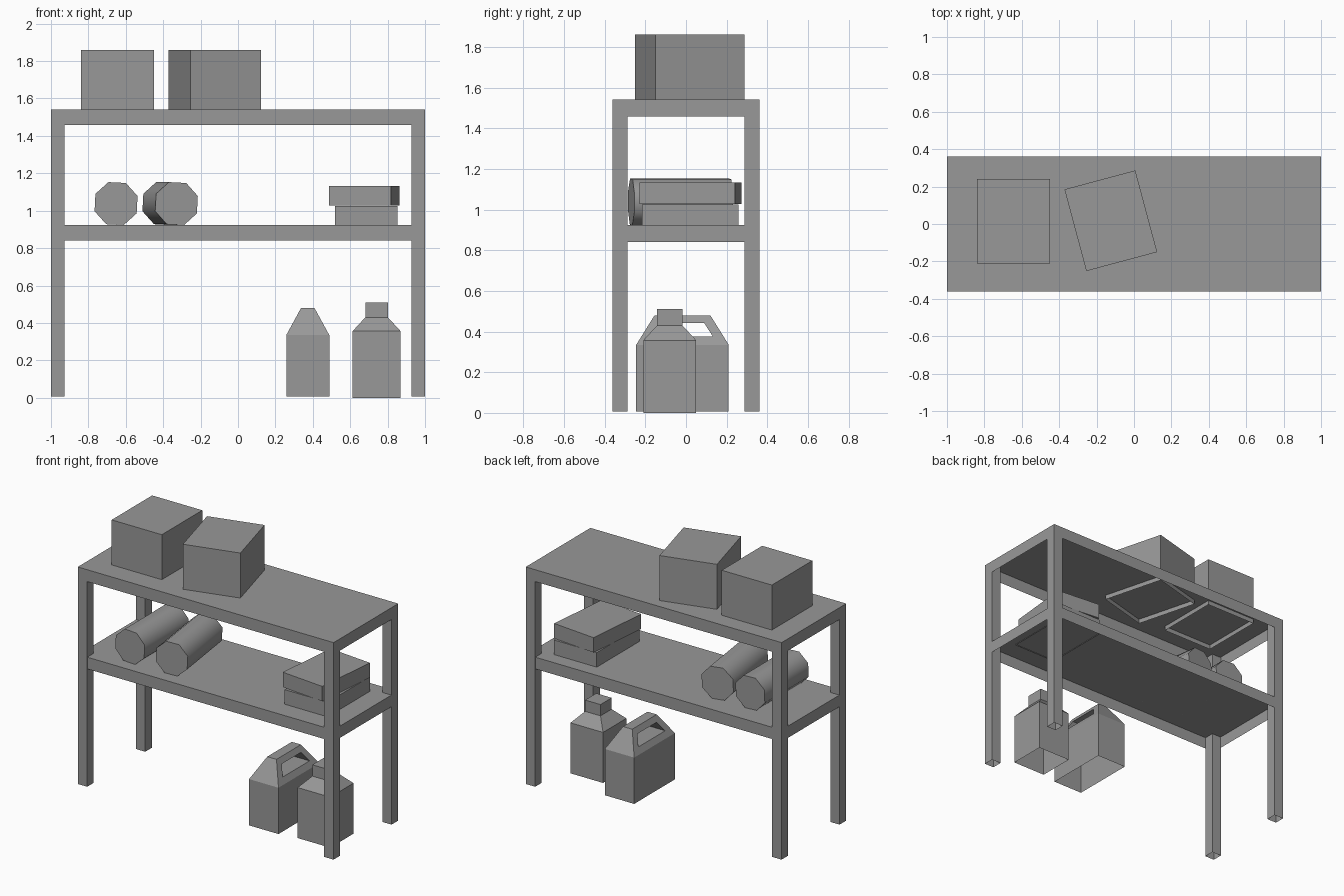
import bpy, bmesh
from math import radians, pi
from mathutils import Matrix

if "Cube" in bpy.data.objects:
    bpy.data.objects.remove(bpy.data.objects["Cube"])

# Dark grey for every part
grey = bpy.data.materials.new("dark_grey")
grey.diffuse_color = (0.316, 0.316, 0.316, 1)
grey.use_nodes = True
grey.node_tree.nodes["Principled BSDF"].inputs["Base Color"].default_value = grey.diffuse_color


def finish(name, bm):
    bmesh.ops.recalc_face_normals(bm, faces=bm.faces)
    me = bpy.data.meshes.new(name)
    bm.to_mesh(me)
    bm.free()
    me.materials.append(grey)
    ob = bpy.data.objects.new(name, me)
    bpy.context.collection.objects.link(ob)
    return ob


def stack(name, loc, rings, angle=0, bottom=False, top=True):
    """Rectangular rings (half x, half y, z) joined upward, optionally capped."""
    bm = bmesh.new()
    loops = [[bm.verts.new((sx * hx, sy * hy, z))
              for sx, sy in ((-1, -1), (1, -1), (1, 1), (-1, 1))]
             for hx, hy, z in rings]
    for a, b in zip(loops, loops[1:]):
        for i in range(4):
            j = (i + 1) % 4
            bm.faces.new((a[i], a[j], b[j], b[i]))
    if top:
        bm.faces.new(loops[-1])
    if bottom:
        bm.faces.new(loops[0][::-1])
    ob = finish(name, bm)
    ob.location = (loc[0], loc[1], 0)
    ob.rotation_euler.z = radians(angle)
    return ob


def box(name, loc, hx, hy, z0, z1, **kw):
    return stack(name, loc, [(hx, hy, z0), (hx, hy, z1)], **kw)


# Rack: hollow shelves with skirts, and four open posts
box("top_shelf", (0, 0), 1, 0.361, 1.458, 1.542)
box("middle_shelf", (0, 0), 0.998, 0.359, 0.84, 0.923)
for sx, side in ((-1, "left"), (1, "right")):
    for sy, end in ((-1, "front"), (1, "back")):
        box(f"{end}_{side}_leg", (sx * 0.963, sy * 0.324), 0.0365, 0.0365,
            0.008, 1.538, top=False)

# Cartons on top, sunk slightly into the shelf
box("straight_carton", (-0.644, 0.015), 0.196, 0.226, 1.51, 1.86)
box("turned_carton", (-0.124, 0.0175), 0.196, 0.226, 1.51, 1.86, angle=15)

# Flat boxes on the middle shelf
box("lower_flat_box", (0.685, 0.02), 0.1675, 0.2375, 0.918, 1.026)
box("upper_flat_box", (0.675, 0.022), 0.166, 0.235, 1.028, 1.133, angle=-5.5, bottom=True)


# Eight-sided rolls lying front to back, smooth around and sharp at the ends
def roll(name, x, y, angle):
    bm = bmesh.new()
    bmesh.ops.create_cone(bm, cap_ends=True, segments=8, radius1=0.122,
                          radius2=0.122, depth=0.49)
    m = (Matrix.Rotation(radians(angle), 4, 'Z') @ Matrix.Rotation(pi / 2, 4, 'X')
         @ Matrix.Rotation(radians(22.5 - 3), 4, 'Z'))
    bm.transform(m)
    ob = finish(name, bm)
    ob.location = (x, y, 1.038)
    bpy.ops.object.select_all(action='DESELECT')
    ob.select_set(True)
    bpy.context.view_layer.objects.active = ob
    bpy.ops.object.shade_smooth_by_angle(angle=radians(60))


roll("straight_roll", -0.652, -0.03, 0)
roll("turned_roll", -0.363, -0.027, 8)

# Square bottle with sloped shoulder and neck
stack("bottle", (0.741, -0.08),
      [(0.1275, 0.13, 0), (0.1275, 0.13, 0.357), (0.06, 0.0625, 0.43), (0.06, 0.0625, 0.51)])

# Jug with a grip hole cut through the tapered top
jug = stack("jug", (0.373, -0.0175),
            [(0.115, 0.2275, 0.008), (0.115, 0.2275, 0.335), (0.036, 0.137, 0.48)], bottom=True)
cutter = stack("grip_cutter", (0.373, -0.0175),
               [(0.3, 0.15, 0.375), (0.3, 0.107, 0.442)], bottom=True)
cutter.hide_render = True
mod = jug.modifiers.new("grip_hole", 'BOOLEAN')
mod.operation = 'DIFFERENCE'
mod.solver = 'EXACT'
mod.object = cutter
bpy.context.view_layer.update()
bpy.context.view_layer.objects.active = jug
bpy.ops.object.modifier_apply(modifier=mod.name)
bpy.data.objects.remove(cutter)

# Open underside of the jug
bm = bmesh.new()
bm.from_mesh(jug.data)
base = [f for f in bm.faces if all(v.co.z < 0.02 for v in f.verts)]
bmesh.ops.delete(bm, geom=base, context='FACES')
bm.to_mesh(jug.data)
bm.free()
